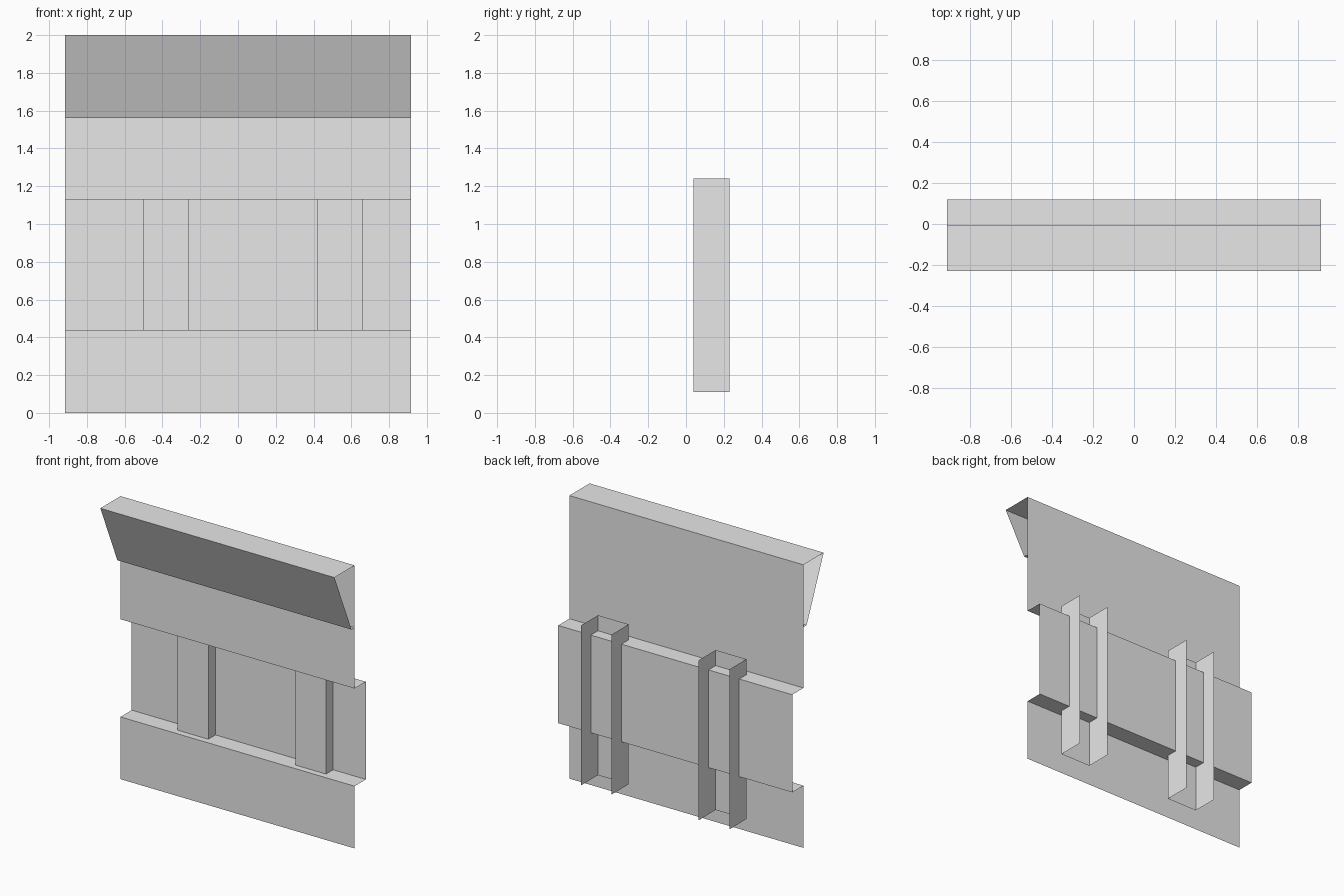
import bpy
import bmesh

if "Cube" in bpy.data.objects:
    bpy.data.objects.remove(bpy.data.objects["Cube"], do_unlink=True)

# Single plain grey
grey = bpy.data.materials.new("plain grey")
grey.use_nodes = True
grey.diffuse_color = (0.8, 0.8, 0.8, 1)
grey.node_tree.nodes["Principled BSDF"].inputs["Base Color"].default_value = (0.8, 0.8, 0.8, 1)


def sweep(name, path, offset):
    """Sweep an open path of points along an offset into an open sheet."""
    bm = bmesh.new()
    verts = [bm.verts.new(p) for p in path]
    edges = [bm.edges.new(pair) for pair in zip(verts, verts[1:])]
    new = bmesh.ops.extrude_edge_only(bm, edges=edges)["geom"]
    moved = [v for v in new if isinstance(v, bmesh.types.BMVert)]
    bmesh.ops.translate(bm, verts=moved, vec=offset)
    # Outer side of every sheet looks towards the front
    bmesh.ops.recalc_face_normals(bm, faces=bm.faces)
    if sum(f.normal.y * f.calc_area() for f in bm.faces) > 0:
        bmesh.ops.reverse_faces(bm, faces=bm.faces)
    mesh = bpy.data.meshes.new(name)
    bm.to_mesh(mesh)
    bm.free()
    mesh.materials.append(grey)
    obj = bpy.data.objects.new(name, mesh)
    bpy.context.collection.objects.link(obj)
    return obj


HALF = 0.915      # half the wall width
WALL = -0.005     # front plane of the wall
RECESS = 0.12     # plane of the sunken panel


def lengthwise(name, profile):
    return sweep(name, [(-HALF, y, z) for y, z in profile], (2 * HALF, 0, 0))


# Wall sheet with the recessed middle band
lengthwise("wall", [(WALL, 0), (WALL, 0.44), (RECESS, 0.44),
                    (RECESS, 1.13), (WALL, 1.13), (WALL, 2)])

# Overhanging cornice, open at both ends
lengthwise("cornice", [(WALL, 1.56), (-0.04, 1.56), (-0.23, 2), (WALL, 2)])

# Channel-shaped pillars, open at the back, top and bottom
for side, x in (("right", -0.38), ("left", 0.54)):
    w, front, back, base, top = 0.12, 0.04, 0.23, 0.11, 1.24
    sweep(side + "_pillar",
          [(x - w, back, base), (x - w, front, base),
           (x + w, front, base), (x + w, back, base)],
          (0, 0, top - base))
